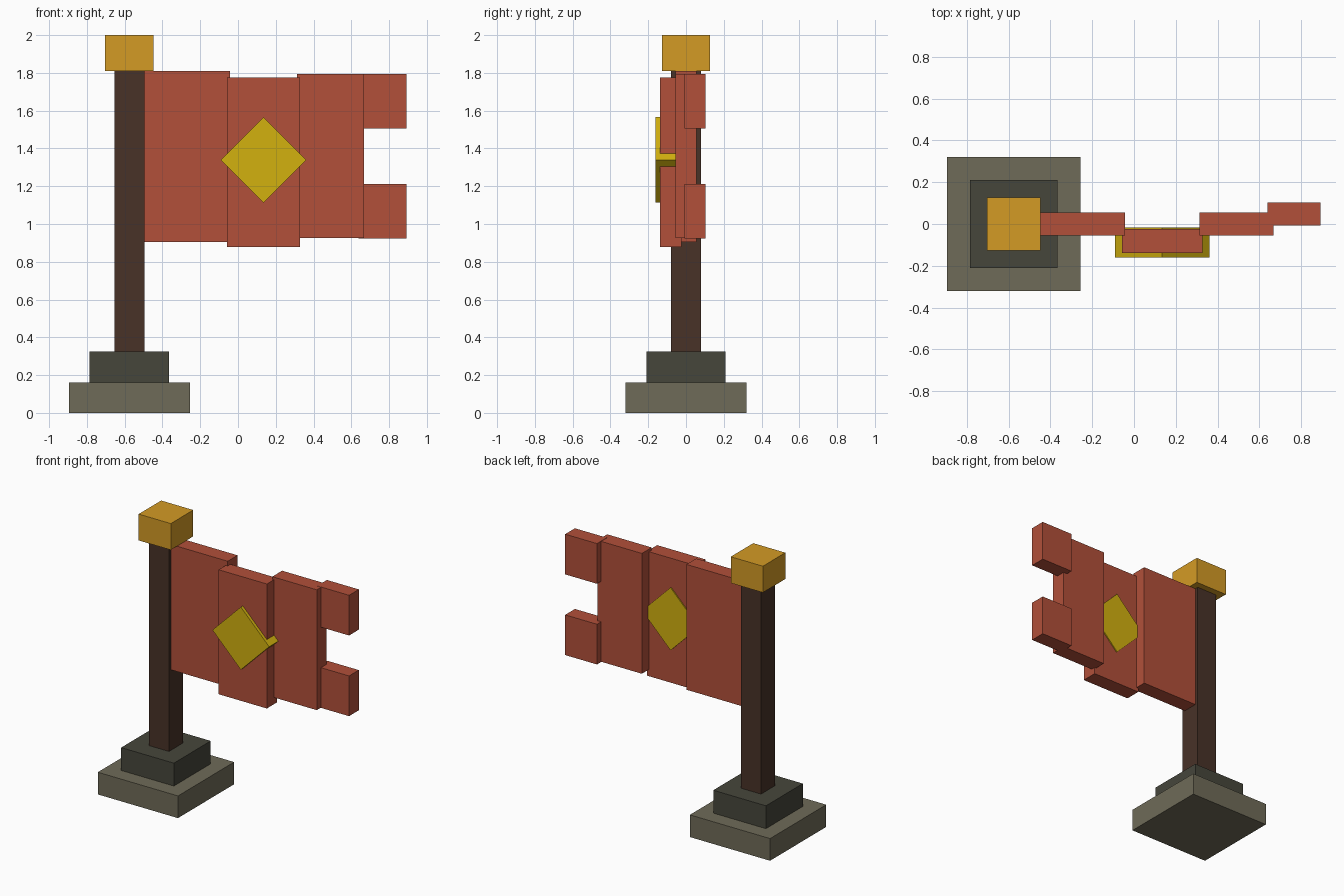
import bpy
import math
from mathutils import Vector

if "Cube" in bpy.data.objects:
    bpy.data.objects.remove(bpy.data.objects["Cube"], do_unlink=True)


def linear(c):
    c /= 255
    return c / 12.92 if c <= 0.04045 else ((c + 0.055) / 1.055) ** 2.4


def material(name, r, g, b):
    mat = bpy.data.materials.new(name)
    mat.use_nodes = True
    colour = (linear(r), linear(g), linear(b), 1)
    mat.diffuse_color = colour
    mat.node_tree.nodes["Principled BSDF"].inputs["Base Color"].default_value = colour
    return mat


def box(name, low, high, mat, roll=0):
    """Box between two corners, optionally rolled about the y axis."""
    low, high = Vector(low), Vector(high)
    bpy.ops.mesh.primitive_cube_add(size=1, location=(low + high) / 2)
    obj = bpy.context.object
    obj.name = name
    obj.scale = high - low
    obj.rotation_euler.y = roll
    obj.data.materials.append(mat)
    return obj


def post_block(name, half, bottom, top, mat):
    """Square block centred on the pole axis."""
    box(name, (POLE_X - half, -half, bottom), (POLE_X + half, half, top), mat)


stone = material("light stone", 111, 107, 88)
dark_stone = material("dark stone", 70, 70, 59)
wood = material("dark wood", 72, 50, 39)
gold = material("gold", 212, 155, 37)
red = material("red cloth", 178, 80, 58)
yellow = material("yellow emblem", 210, 177, 15)

# Stepped base, pole and cap
POLE_X = -0.575
post_block("base_slab", 0.32, 0, 0.16, stone)
post_block("base_step", 0.21, 0.16, 0.325, dark_stone)
post_block("pole", 0.08, 0.325, 1.81, wood)
post_block("pole_cap", 0.128, 1.81, 2.0, gold)

# Flag panels staggered in depth, with a forked tail
box("flag_inner", (-0.5, -0.056, 0.905), (-0.043, 0.056, 1.809), red)
box("flag_middle", (-0.058, -0.138, 0.877), (0.327, -0.024, 1.775), red)
box("flag_outer", (0.313, -0.056, 0.925), (0.668, 0.056, 1.793), red)
box("flag_tail_upper", (0.638, -0.008, 1.505), (0.892, 0.103, 1.795), red)
box("flag_tail_lower", (0.638, -0.008, 0.923), (0.892, 0.103, 1.213), red)

# Diamond emblem running through the middle panel
side = 0.16
box("diamond_emblem", (0.135 - side, -0.161, 1.34 - side),
    (0.135 + side, -0.016, 1.34 + side), yellow, math.radians(45))
